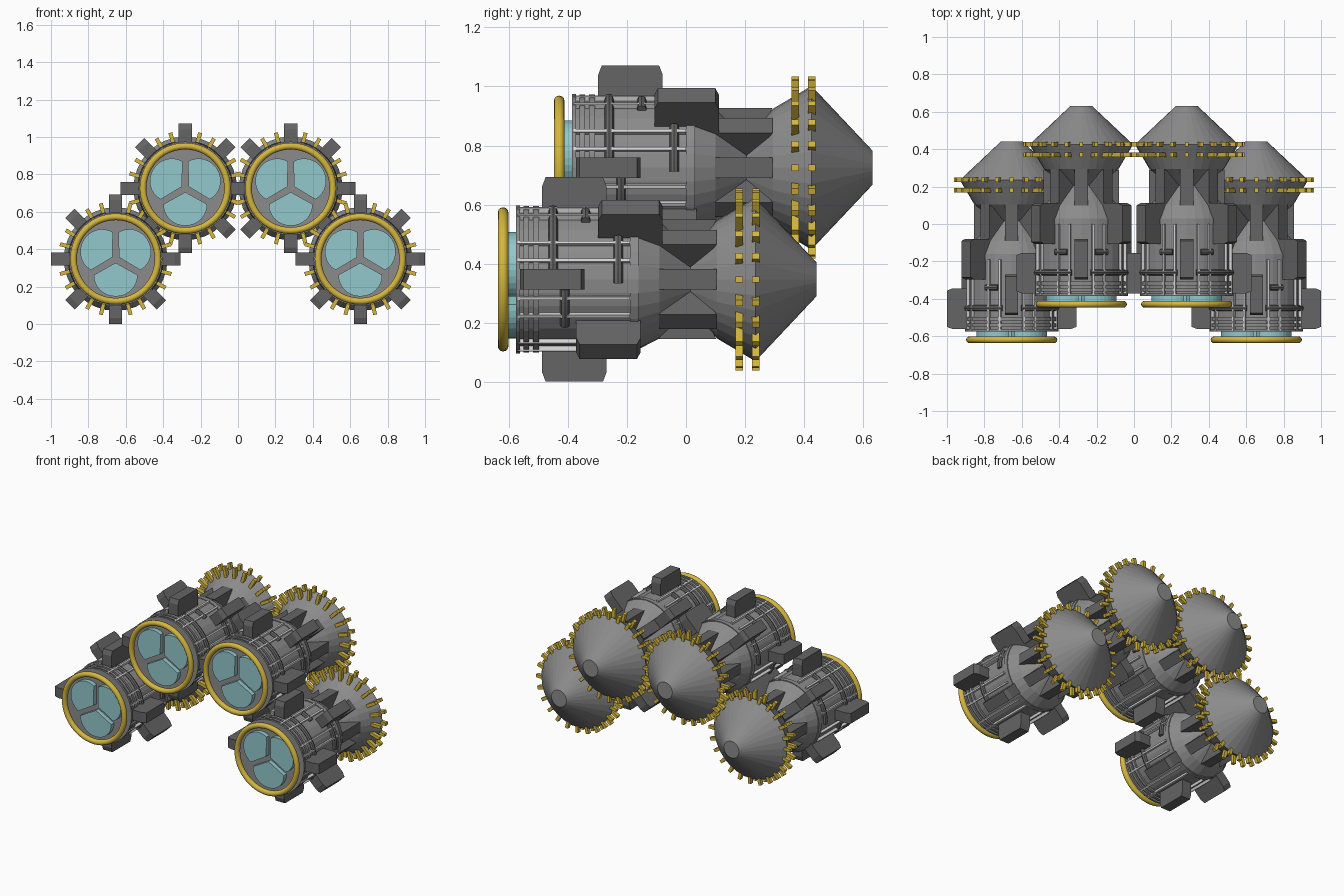
import bpy, bmesh, math
from mathutils import Matrix, Vector

if "Cube" in bpy.data.objects:
    bpy.data.objects.remove(bpy.data.objects["Cube"])


def material(name, rgb):
    m = bpy.data.materials.new(name)
    m.diffuse_color = (*rgb, 1)
    m.use_nodes = True
    m.node_tree.nodes["Principled BSDF"].inputs["Base Color"].default_value = m.diffuse_color
    return m


GREY = material("hull grey", (0.26, 0.26, 0.26))
DARK = material("dark grey", (0.13, 0.13, 0.13))
GOLD = material("gold", (0.66, 0.47, 0.05))
GLASS = material("pale teal glass", (0.29, 0.58, 0.61))
LIGHT = material("light grey", (0.66, 0.66, 0.66))


def point(r, y, a):
    return Vector((r * math.cos(a), y, r * math.sin(a)))


def lathe(bm, profile, n=32, closed=False, start=0.0, end=360.0):
    """Turn (radius, y) points about the y axis; arcs and open profiles get caps."""
    full = end - start >= 360
    rows = [[bm.verts.new(point(r, y, math.radians(start + (end - start) * i / n)))
             for r, y in profile] for i in range(n if full else n + 1)]
    m = len(profile)
    for i in range(n):
        p, q = rows[i], rows[(i + 1) % len(rows)]
        for j in range(m if closed else m - 1):
            k = (j + 1) % m
            bm.faces.new((p[j], p[k], q[k], q[j]))
    if not closed and full:
        bm.faces.new([r[0] for r in rows])
        bm.faces.new([r[-1] for r in rows])
    if not full:
        bm.faces.new(rows[0])
        bm.faces.new(rows[-1])


def slab(bm, profile, angle, width):
    """Extrude a radial (radius, y) outline sideways, then turn it to an angle."""
    rot = Matrix.Rotation(-math.radians(angle), 3, 'Y')
    sides = [[bm.verts.new(rot @ Vector((r, y, s * width / 2))) for r, y in profile]
             for s in (-1, 1)]
    bm.faces.new(sides[0])
    bm.faces.new(sides[1][::-1])
    n = len(profile)
    for i in range(n):
        j = (i + 1) % n
        bm.faces.new((sides[0][i], sides[0][j], sides[1][j], sides[1][i]))


def box(r0, r1, y0, y1):
    return [(r0, y0), (r1, y0), (r1, y1), (r0, y1)]


def circle(r, y, rad, n):
    return [(r + rad * math.cos(2 * math.pi * i / n), y + rad * math.sin(2 * math.pi * i / n))
            for i in range(n)]


parts = []


def finish(bm, name, mat, smooth=False):
    bmesh.ops.recalc_face_normals(bm, faces=bm.faces)
    me = bpy.data.meshes.new(name)
    bm.to_mesh(me)
    bm.free()
    me.materials.append(mat)
    if smooth:
        me.polygons.foreach_set("use_smooth", [True] * len(me.polygons))
    parts.append((name, me))


# hull: drum, waist and rear cone
bm = bmesh.new()
lathe(bm, [(0.236, -0.385), (0.236, 0.03), (0.2, 0.10), (0.10, 0.205),
           (0.20, 0.295), (0.277, 0.425), (0.057, 0.632)])
finish(bm, "hull", GREY)

# bands round the drum and the rear collar
bm = bmesh.new()
for y0, y1, r in ((-0.385, -0.372, 0.25), (-0.36, -0.342, 0.248),
                  (-0.328, -0.308, 0.248), (0.0, 0.03, 0.241)):
    lathe(bm, box(0.225, r, y0, y1), closed=True)
finish(bm, "drum_bands", GREY)

# short pipes hugging the drum on both sides
bm = bmesh.new()
for y, a0, a1 in ((-0.26, 5, 78), (-0.04, -3, 36), (-0.15, 55, 72), (-0.22, -40, -8)):
    for b0, b1 in ((a0, a1), (180 - a1, 180 - a0)):
        lathe(bm, circle(0.24, y, 0.016, 8), 10, True, b0, b1)
finish(bm, "curved_pipes", DARK, False)

# long light rods between the blocks
bm = bmesh.new()
for a in range(0, 360, 15):
    if a % 45:
        slab(bm, box(0.23, 0.252, -0.38, 0.0), a, 0.011)
finish(bm, "rods", LIGHT)

# staggered clamp blocks with chamfered outer ends
bm = bmesh.new()


def add_blocks(bm, upper):
    for a in range(0, 360, 45):
        s = round(math.sin(math.radians(a)), 2)
        if abs(s) == 1:
            y = -0.297
        elif s == 0:
            y = -0.372
        else:
            y = -0.107 if s > 0 else -0.182
        e = y + 0.218
        slab(bm, [(0.19, y), (0.315, y), (0.346, y + 0.012), (0.346, e - 0.012),
                  (0.315, e), (0.19, e)], a, 0.07)


add_blocks(bm, True)
finish(bm, "clamp_blocks", DARK)

# wedge fins bridging the waist
bm = bmesh.new()
for a in range(0, 360, 45):
    slab(bm, [(0.08, 0.18), (0.202, 0.098), (0.202, 0.293), (0.08, 0.23)], a, 0.07)
finish(bm, "waist_fins", DARK)

# two rows of gold teeth on the rear rim
bm = bmesh.new()
for y in (0.37, 0.426):
    for i in range(24):
        slab(bm, box(0.22, 0.308, y - 0.0125, y + 0.0125), i * 15, 0.021)
finish(bm, "rim_teeth", GOLD)

# gold ring in front
bm = bmesh.new()
lathe(bm, circle(0.226, -0.429, 0.018, 12), 48, True)
finish(bm, "front_ring", GOLD, True)

# three rounded window panes
bm = bmesh.new()
for mid in (30, 150, 270):
    outline = [point(0.02, 0, math.radians(mid))]
    for i in range(17):
        t = i / 8 - 1
        outline.append(point(0.2 * (1 - 0.28 * t * t), 0, math.radians(mid + 54 * t)))
    front = [bm.verts.new(p + Vector((0, -0.415, 0))) for p in outline]
    back = [bm.verts.new(p + Vector((0, -0.38, 0))) for p in outline]
    bm.faces.new(front)
    bm.faces.new(back[::-1])
    for i in range(len(front)):
        j = (i + 1) % len(front)
        bm.faces.new((front[i], back[i], back[j], front[j]))
finish(bm, "window_panes", GLASS)

# place four units: two upper, two lower and further forward
for label, x, y, z in (("upper_left", -0.282, 0, 0.725), ("upper_right", 0.282, 0, 0.725),
                       ("lower_left", -0.654, -0.19, 0.347),
                       ("lower_right", 0.654, -0.19, 0.347)):
    for name, me in parts:
        ob = bpy.data.objects.new(label + "_" + name, me)
        ob.location = (x, y, z)
        bpy.context.collection.objects.link(ob)
